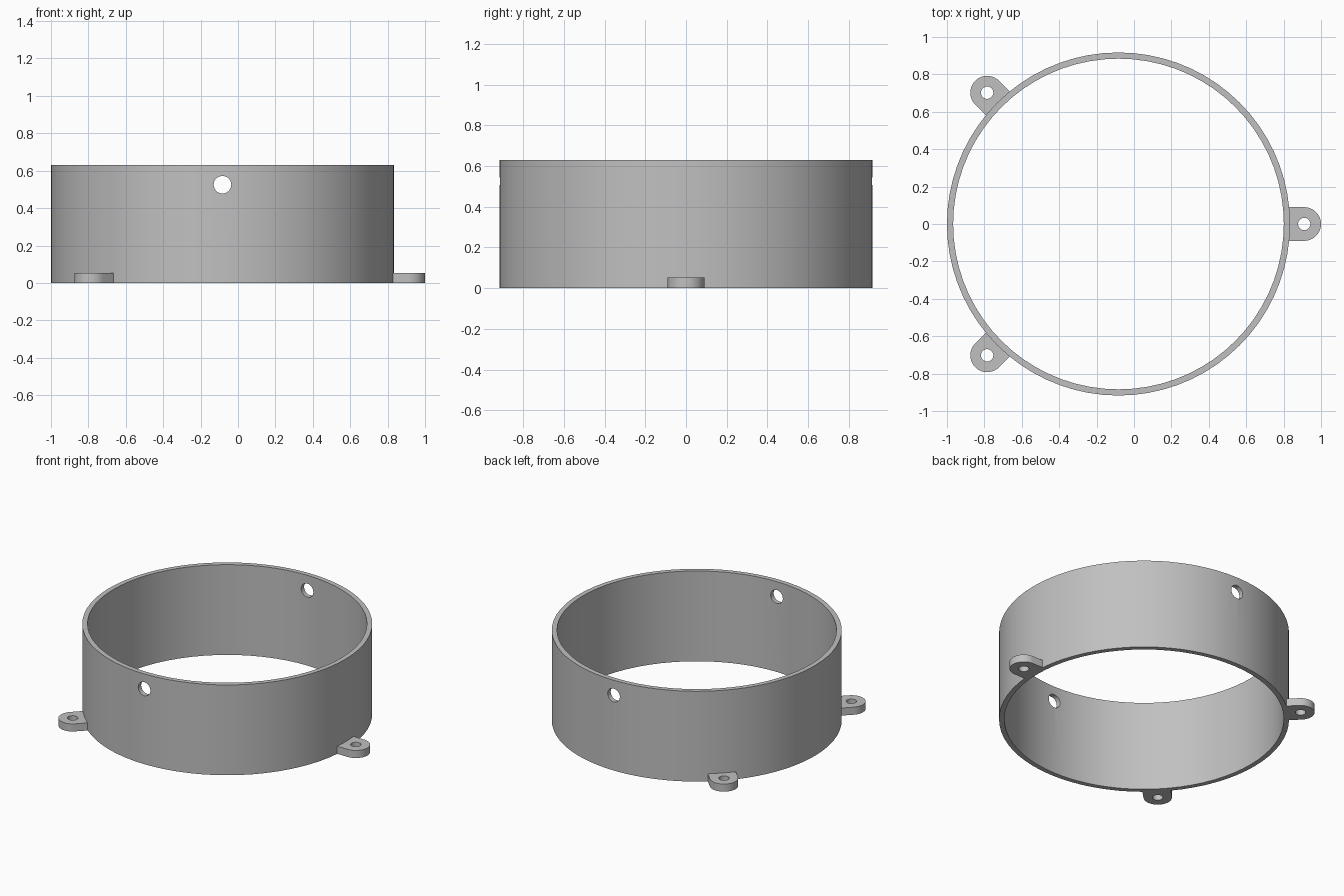
import bpy
import bmesh
from math import cos, sin, pi, radians, asin
from mathutils import Matrix

cube = bpy.data.objects.get("Cube")
if cube:
    bpy.data.objects.remove(cube, do_unlink=True)

CENTRE_X = -0.083
OUTER, INNER, HEIGHT = 0.917, 0.884, 0.63
TAB_REACH, TAB_RADIUS, TAB_HEIGHT = 0.993, 0.09, 0.053
SEGMENTS = 72

grey = bpy.data.materials.new("plain grey")
grey.use_nodes = True
colour = (0.53, 0.53, 0.53, 1)
grey.diffuse_color = colour
grey.node_tree.nodes["Principled BSDF"].inputs["Base Color"].default_value = colour


def add_object(name, bm):
    bmesh.ops.recalc_face_normals(bm, faces=bm.faces)
    mesh = bpy.data.meshes.new(name)
    bm.to_mesh(mesh)
    bm.free()
    mesh.materials.append(grey)
    obj = bpy.data.objects.new(name, mesh)
    bpy.context.collection.objects.link(obj)
    return obj


def activate(obj):
    bpy.ops.object.select_all(action="DESELECT")
    obj.select_set(True)
    bpy.context.view_layer.objects.active = obj


def drill(obj, radius, depth, matrix):
    """Cut a round hole through obj along the matrix's z axis."""
    bm = bmesh.new()
    bmesh.ops.create_cone(bm, cap_ends=True, segments=32, radius1=radius,
                          radius2=radius, depth=depth, matrix=matrix)
    cutter = add_object("hole_cutter", bm)
    cutter.hide_render = True
    mod = obj.modifiers.new("hole", "BOOLEAN")
    mod.operation = "DIFFERENCE"
    mod.solver = "EXACT"
    mod.object = cutter
    activate(obj)
    bpy.ops.object.modifier_apply(modifier=mod.name)
    bpy.data.objects.remove(cutter, do_unlink=True)


def smooth(obj):
    activate(obj)
    bpy.ops.object.shade_smooth_by_angle(angle=radians(30))


# Open ring wall: a rectangular section joined around the circle
bm = bmesh.new()
section = [(OUTER, 0), (OUTER, HEIGHT), (INNER, HEIGHT), (INNER, 0)]
loops = []
for i in range(SEGMENTS):
    a = 2 * pi * i / SEGMENTS
    loops.append([bm.verts.new((CENTRE_X + r * cos(a), r * sin(a), z)) for r, z in section])
for i, here in enumerate(loops):
    there = loops[(i + 1) % SEGMENTS]
    for j in range(4):
        k = (j + 1) % 4
        bm.faces.new((here[j], there[j], there[k], here[k]))
ring = add_object("ring_wall", bm)

# One bore makes the front and back holes
drill(ring, 0.047, 3, Matrix.Translation((CENTRE_X, 0, 0.525)) @ Matrix.Rotation(pi / 2, 4, "X"))
smooth(ring)

# Rounded mounting tabs, seated slightly into the wall
seat = OUTER - 0.004
half = asin(TAB_RADIUS / seat)
outline = [(TAB_REACH + TAB_RADIUS * cos(a), TAB_RADIUS * sin(a))
           for a in (-pi / 2 + pi * i / 20 for i in range(21))]
outline += [(seat * cos(a), seat * sin(a))
            for a in (half - half * i / 3 for i in range(7))]

for name, degrees in (("left_tab", 0), ("back_right_tab", 135), ("front_right_tab", 225)):
    place = Matrix.Translation((CENTRE_X, 0, 0)) @ Matrix.Rotation(radians(degrees), 4, "Z")
    bm = bmesh.new()
    base = bm.faces.new([bm.verts.new((x, y, 0)) for x, y in outline])
    top = bmesh.ops.extrude_face_region(bm, geom=[base])["geom"]
    bmesh.ops.translate(bm, vec=(0, 0, TAB_HEIGHT),
                        verts=[v for v in top if isinstance(v, bmesh.types.BMVert)])
    bm.transform(place)
    tab = add_object(name, bm)
    drill(tab, 0.033, 0.4, place @ Matrix.Translation((TAB_REACH, 0, 0)))
    smooth(tab)
